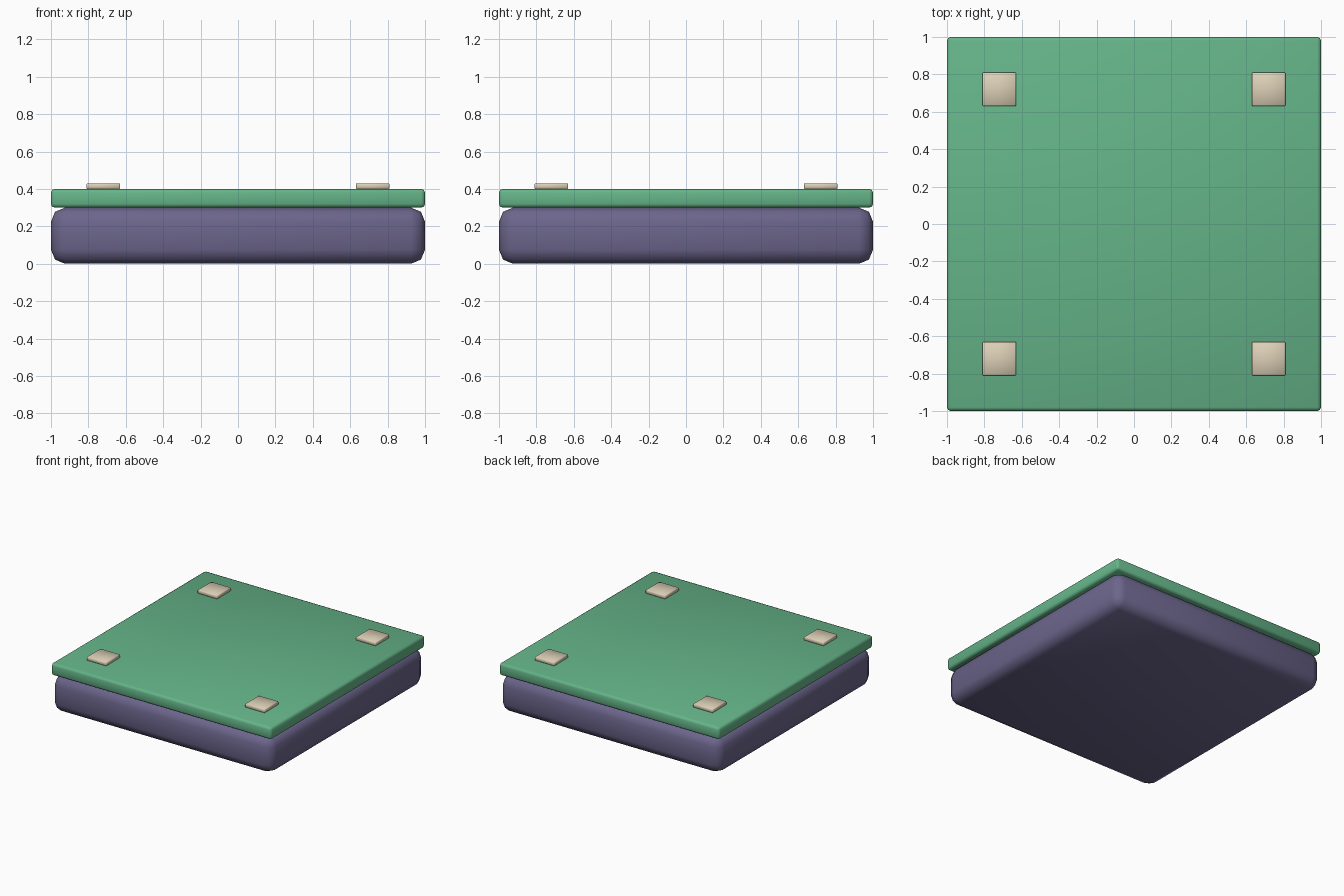
import bpy
import math

if "Cube" in bpy.data.objects:
    bpy.data.objects.remove(bpy.data.objects["Cube"])


def material(name, color):
    mat = bpy.data.materials.new(name)
    mat.diffuse_color = (*color, 1)
    mat.use_nodes = True
    mat.node_tree.nodes["Principled BSDF"].inputs["Base Color"].default_value = mat.diffuse_color
    return mat


def box(name, center, size, bevel, segments, mat):
    bpy.ops.mesh.primitive_cube_add(size=1, location=center)
    ob = bpy.context.object
    ob.name = name
    ob.scale = size
    bpy.ops.object.transform_apply(location=False, rotation=False, scale=True)
    mod = ob.modifiers.new("Bevel", 'BEVEL')
    mod.width = bevel
    mod.segments = segments
    bpy.ops.object.modifier_apply(modifier=mod.name)
    bpy.ops.object.shade_smooth_by_angle(angle=math.radians(50))
    ob.data.materials.append(mat)
    return ob


purple = material("purple", (0.15, 0.13, 0.26))
green = material("green", (0.13, 0.46, 0.25))
beige = material("beige", (0.72, 0.63, 0.47))

# Thick rounded base block
box("base", (0, 0, 0.15), (2, 2, 0.3), 0.075, 2, purple)

# Thin slab on top
box("top_slab", (0, 0, 0.35), (2, 2, 0.1), 0.02, 2, green)

# Four corner pads
for y_name, y in (("front", -0.72), ("back", 0.72)):
    for x_name, x in (("left", -0.72), ("right", 0.72)):
        box(f"pad_{y_name}_{x_name}", (x, y, 0.415), (0.18, 0.18, 0.03), 0.004, 1, beige)
